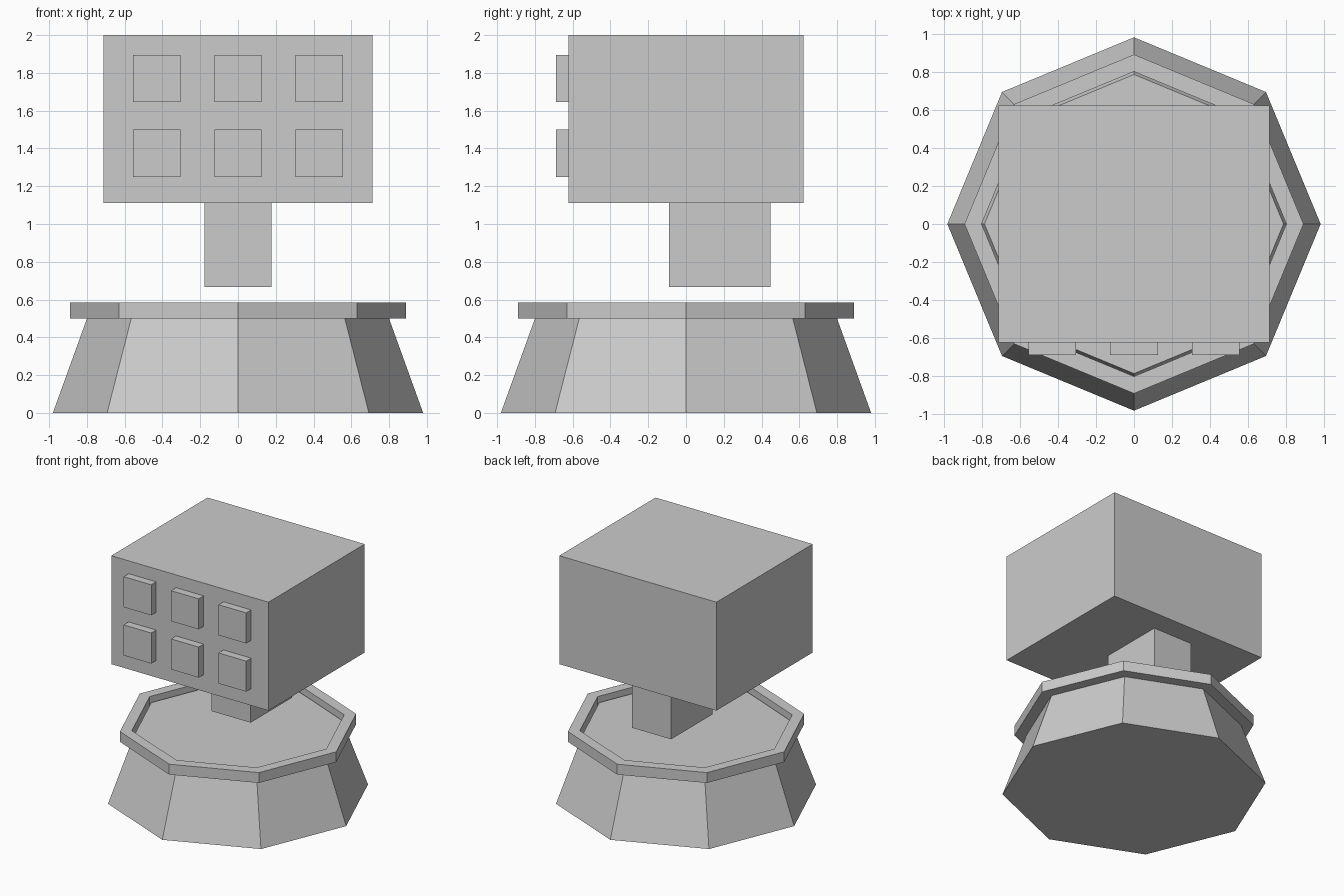
import bpy, bmesh
from math import cos, sin, pi

if "Cube" in bpy.data.objects:
    bpy.data.objects.remove(bpy.data.objects["Cube"])


def add_object(name, bm):
    bmesh.ops.recalc_face_normals(bm, faces=bm.faces)
    mesh = bpy.data.meshes.new(name)
    bm.to_mesh(mesh)
    bm.free()
    obj = bpy.data.objects.new(name, mesh)
    bpy.context.collection.objects.link(obj)
    return obj


def box(name, x, y, z):
    bm = bmesh.new()
    bmesh.ops.create_cube(bm, size=1)
    for v in bm.verts:
        v.co = [r[0] if c < 0 else r[1] for c, r in zip(v.co, (x, y, z))]
    return add_object(name, bm)


def octagon(bm, r, z):
    return [bm.verts.new((r * cos(i * pi / 4), r * sin(i * pi / 4), z)) for i in range(8)]


def bridge(bm, a, b):
    for i in range(8):
        j = (i + 1) % 8
        bm.faces.new((a[i], a[j], b[j], b[i]))


# tapered eight-sided base
bm = bmesh.new()
low, high = octagon(bm, 0.98, 0), octagon(bm, 0.785, 0.54)
bridge(bm, low, high)
bm.faces.new(low)
bm.faces.new(high)
add_object("base", bm)

# raised rim around the base top
bm = bmesh.new()
loops = [octagon(bm, r, z) for r, z in ((0.80, 0.5), (0.89, 0.5), (0.89, 0.585), (0.80, 0.585))]
for k in range(4):
    bridge(bm, loops[k], loops[(k + 1) % 4])
add_object("base_rim", bm)

# neck and head
box("neck", (-0.178, 0.178), (-0.09, 0.447), (0.667, 1.112))
box("head", (-0.712, 0.712), (-0.623, 0.623), (1.112, 2.0))

# two rows of three square buttons on the front
for row, z in enumerate((1.375, 1.77)):
    for col, x in enumerate((-0.43, 0, 0.43)):
        box(f"button_{row}_{col}", (x - 0.125, x + 0.125), (-0.687, -0.623), (z - 0.125, z + 0.125))
